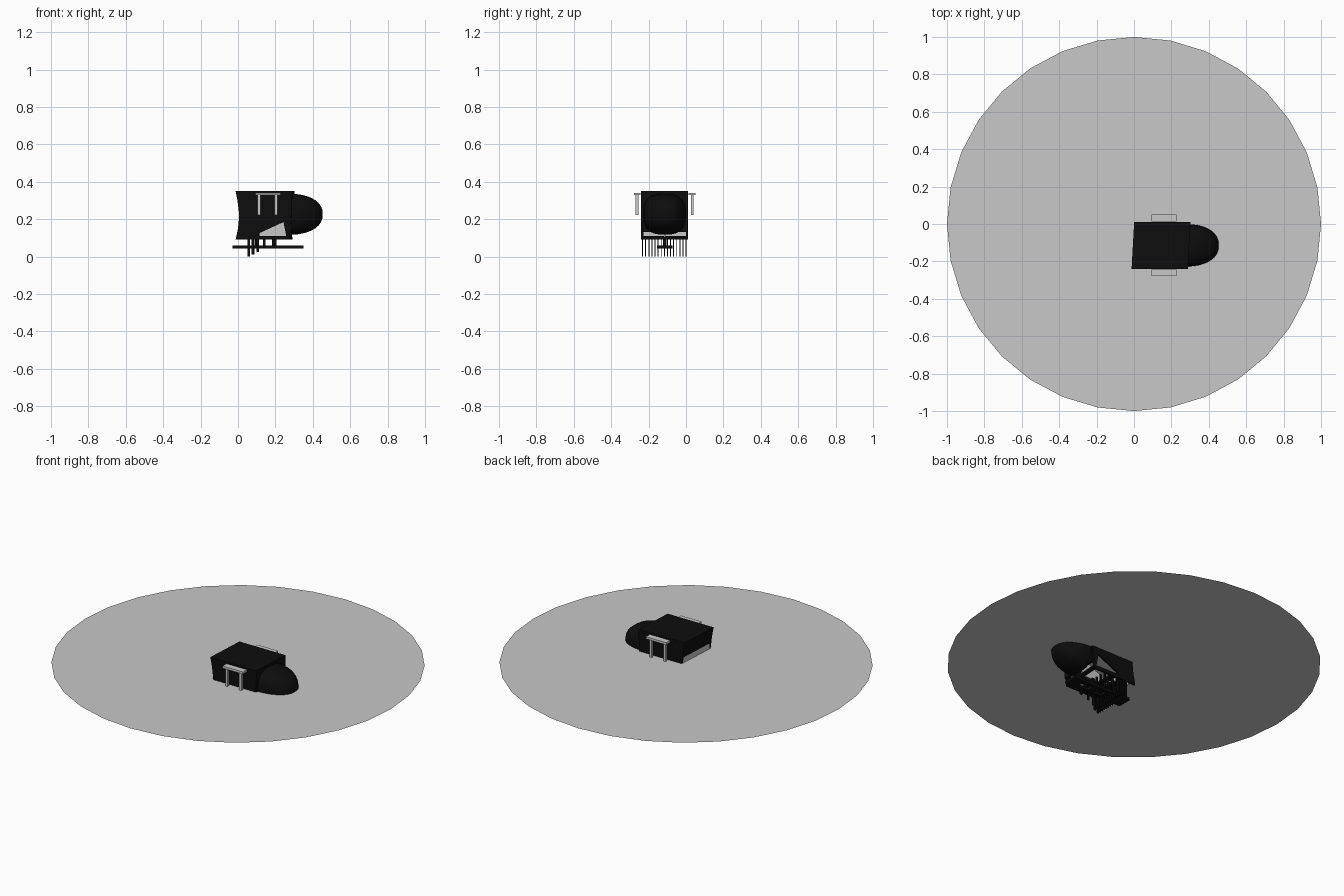
import bpy, bmesh, math

if "Cube" in bpy.data.objects:
    bpy.data.objects.remove(bpy.data.objects["Cube"])

def material(name, v):
    m = bpy.data.materials.new(name)
    m.diffuse_color = (v, v, v, 1)
    m.use_nodes = True
    m.node_tree.nodes["Principled BSDF"].inputs["Base Color"].default_value = m.diffuse_color
    return m

BLACK = material("matte black", 0.004)
GREY = material("pale grey", 0.58)
YC = -0.114                     # centre line of the machine


def finish(name, bm, mat, smooth=False):
    bmesh.ops.recalc_face_normals(bm, faces=bm.faces)
    me = bpy.data.meshes.new(name)
    bm.to_mesh(me)
    bm.free()
    me.materials.append(mat)
    ob = bpy.data.objects.new(name, me)
    bpy.context.collection.objects.link(ob)
    if smooth:
        for p in me.polygons:
            p.use_smooth = True
    return ob


def add_box(bm, x0, x1, y0, y1, z0, z1):
    vs = bmesh.ops.create_cube(bm, size=1)["verts"]
    for v in vs:
        v.co = ((x0 + x1) / 2 + v.co.x * (x1 - x0),
                (y0 + y1) / 2 + v.co.y * (y1 - y0),
                (z0 + z1) / 2 + v.co.z * (z1 - z0))


def add_profile(bm, pts, y0, y1):
    a = [bm.verts.new((x, y0, z)) for x, z in pts]
    b = [bm.verts.new((x, y1, z)) for x, z in pts]
    bm.faces.new(a)
    bm.faces.new(b[::-1])
    for i in range(len(pts)):
        j = (i + 1) % len(pts)
        bm.faces.new((a[i], a[j], b[j], b[i]))


def skew(bm):
    # the housing ends are slightly slanted in plan
    for v in bm.verts:
        v.co.x += 0.055 * (v.co.y - YC)


# Round platform, a single flat sheet through the middle of the housing
bm = bmesh.new()
bmesh.ops.create_circle(bm, cap_ends=True, segments=32, radius=1)
for v in bm.verts:
    v.co.z = 0.222
finish("platform_disc", bm, GREY)

# Housing side walls with a triangular notch, plus lower rails
side = [(-.006, .35), (.004, .30), (.014, .22), (.007, .15), (-.006, .09),
        (.12, .09), (.12, .125), (.25, .185), (.265, .11), (.265, .09),
        (.28, .09), (.295, .30), (.295, .35)]
bm = bmesh.new()
for y0, y1 in ((-.24, -.228), (.0, .012)):
    add_profile(bm, side, y0, y1)
    add_box(bm, .0, .28, y0, y1, .09, .11)
skew(bm)
finish("housing_sides", bm, BLACK)

# Housing roof, front wall and upper back wall
bm = bmesh.new()
add_profile(bm, [(-.006, .35), (.0, .335), (.295, .335), (.295, .35)], -.24, .012)
add_box(bm, .28, .295, -.235, .007, .13, .345)
add_profile(bm, [(-.004, .345), (.004, .30), (.011, .255), (.022, .255),
                 (.012, .345)], -.235, .007)
add_box(bm, .265, .285, -.235, .007, .09, .105)
skew(bm)
finish("housing_roof_and_ends", bm, BLACK)

# Grey back panel and inner wedge
bm = bmesh.new()
add_box(bm, .012, .02, -.228, .0, .10, .255)
skew(bm)
finish("back_panel", bm, GREY)
bm = bmesh.new()
add_profile(bm, [(.10, .105), (.10, .13), (.25, .20), (.275, .105)], YC - .004, YC + .004)
finish("inner_wedge", bm, GREY)

# Rounded nose: superellipse rings closing to a tip
bm = bmesh.new()
rings, seg = [], 32
for k in range(9):
    t = math.radians(90 * k / 9)
    r, x = math.cos(t) ** 0.85, .285 + .168 * math.sin(t)
    ring = []
    for i in range(seg):
        a = 2 * math.pi * i / seg
        c, s = math.cos(a), math.sin(a)
        p = lambda q: math.copysign(abs(q) ** 0.72, q)
        ring.append(bm.verts.new((x, YC + .113 * r * p(c), .226 + .109 * r * p(s))))
    rings.append(ring)
for a, b in zip(rings, rings[1:]):
    for i in range(seg):
        j = (i + 1) % seg
        bm.faces.new((a[i], a[j], b[j], b[i]))
tip = bm.verts.new((.453, YC, .226))
for i in range(seg):
    bm.faces.new((rings[-1][i], rings[-1][(i + 1) % seg], tip))
finish("nose", bm, BLACK, True)

# Side handles: a flat grip on two posts, mirrored
for label, s in (("front", -1), ("back", 1)):
    bm = bmesh.new()
    ys = sorted((YC + s * .128, YC + s * .164))
    add_box(bm, .094, .227, ys[0], ys[1], .328, .341)
    ys = sorted((YC + s * .141, YC + s * .155))
    for x in (.112, .203):
        add_box(bm, x - .007, x + .007, ys[0], ys[1], .222, .33)
    finish(label + "_handle", bm, GREY)

# Comb of pins below, shorter toward the nose
bm = bmesh.new()
for i in range(15):
    y = -.232 + i * .0166
    for x, z in ((.058, 0), (.08, .012), (.105, .025), (.14, .045), (.19, .06)):
        if x < .1 or i % 2:
            add_box(bm, x - .007, x + .007, y - .0025, y + .0025, z, .11)
for x in (.07, .14):
    add_box(bm, x - .015, x + .015, -.235, .007, .095, .11)
finish("comb_pins", bm, BLACK)

# Long skid frame under the comb
bm = bmesh.new()
for y in (YC - .032, YC + .032):
    add_box(bm, -.03, .35, y - .01, y + .01, .042, .058)
for x0, x1 in ((-.03, .03), (.09, .12), (.18, .21), (.28, .35)):
    add_box(bm, x0, x1, YC - .04, YC + .04, .042, .058)
for x in (.10, .195):
    add_box(bm, x - .01, x + .01, YC - .01, YC + .01, .05, .11)
finish("skid_frame", bm, BLACK)
